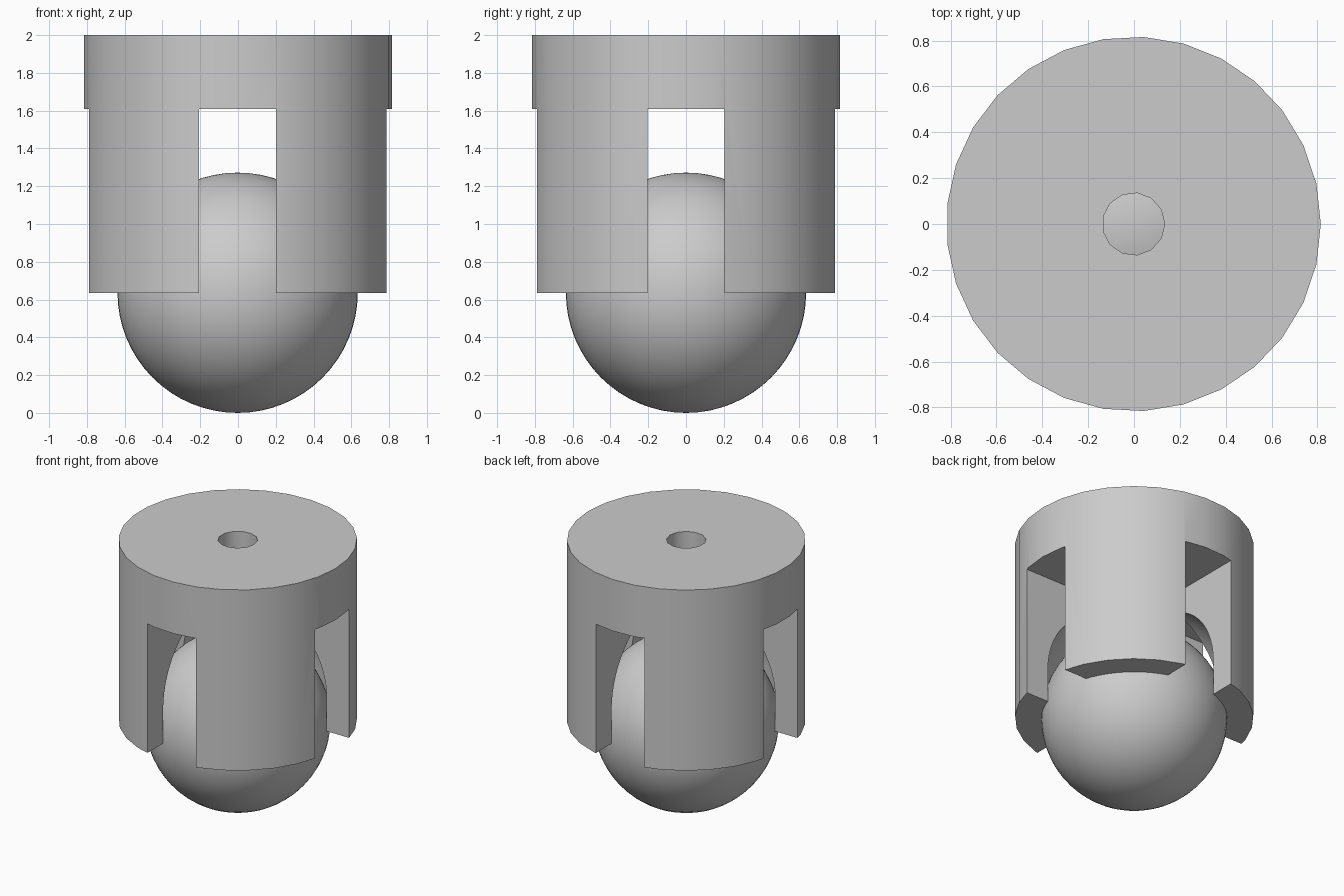
import bpy, bmesh, math

cube = bpy.data.objects.get("Cube")
if cube:
    bpy.data.objects.remove(cube, do_unlink=True)

grey = bpy.data.materials.new("light_grey")
grey.use_nodes = True
grey.diffuse_color = (0.6, 0.6, 0.6, 1)
grey.node_tree.nodes["Principled BSDF"].inputs["Base Color"].default_value = (0.6, 0.6, 0.6, 1)

OFFSET = -0.002          # centres the odd-sided housing
BALL_R = 0.636
BOTTOM, TOP = 0.635, 2.0
SLOT_TOP, SLOT_W = 1.61, 0.407
DOME_Z = 0.89


def lathe(name, profile, sides):
    """Closed solid turned about z; the profile runs from bottom to top."""
    bm = bmesh.new()
    rings = []
    for r, z in profile:
        if r < 1e-6:
            rings.append([bm.verts.new((0, 0, z))])
        else:
            rings.append([bm.verts.new((r * math.cos(i * math.tau / sides),
                                        r * math.sin(i * math.tau / sides), z))
                          for i in range(sides)])
    for low, high in zip(rings, rings[1:]):
        for i in range(sides):
            j = (i + 1) % sides
            if len(low) == 1:
                bm.faces.new((low[0], high[j], high[i]))
            elif len(high) == 1:
                bm.faces.new((low[i], low[j], high[0]))
            else:
                bm.faces.new((low[i], low[j], high[j], high[i]))
    for ring, flip in ((rings[0], True), (rings[-1], False)):
        if len(ring) > 1:
            bm.faces.new(ring[::-1] if flip else ring)
    return finish(name, bm)


def box(name, size, centre):
    bm = bmesh.new()
    bmesh.ops.create_cube(bm, size=1)
    bmesh.ops.scale(bm, vec=size, verts=bm.verts)
    bmesh.ops.translate(bm, vec=centre, verts=bm.verts)
    return finish(name, bm)


def finish(name, bm):
    bmesh.ops.recalc_face_normals(bm, faces=bm.faces)
    mesh = bpy.data.meshes.new(name)
    bm.to_mesh(mesh)
    bm.free()
    mesh.materials.append(grey)
    obj = bpy.data.objects.new(name, mesh)
    obj.location.x = OFFSET
    bpy.context.collection.objects.link(obj)
    return obj


def smooth(obj):
    bpy.ops.object.select_all(action="DESELECT")
    obj.select_set(True)
    bpy.context.view_layer.objects.active = obj
    bpy.ops.object.shade_smooth_by_angle(angle=math.radians(30))


# Housing cylinder
housing = lathe("housing", [(0.817, BOTTOM), (0.817, TOP)], 29)

# Domed socket, crossing slots and top hole
steps = 16
dome = [(BALL_R * math.cos(i * math.pi / 2 / steps),
         DOME_Z + BALL_R * math.sin(i * math.pi / 2 / steps)) for i in range(steps)]
slot_h = SLOT_TOP - 0.4
cutters = [
    lathe("socket_cutter", [(BALL_R, 0.4)] + dome + [(0, DOME_Z + BALL_R)], 48),
    box("slot_cutter_x", (3, SLOT_W, slot_h), (0, 0, 0.4 + slot_h / 2)),
    box("slot_cutter_y", (SLOT_W, 3, slot_h), (0, 0, 0.4 + slot_h / 2)),
    lathe("hole_cutter", [(0.136, 1.2), (0.136, 2.2)], 13),
]
bpy.context.view_layer.objects.active = housing
for cutter in cutters:
    cutter.hide_render = True
    mod = housing.modifiers.new(cutter.name, "BOOLEAN")
    mod.operation = "DIFFERENCE"
    mod.solver = "EXACT"
    mod.object = cutter
    bpy.ops.object.modifier_apply(modifier=mod.name)
for cutter in cutters:
    bpy.data.objects.remove(cutter, do_unlink=True)
smooth(housing)

# Rolling ball
rows = 32
ball = lathe("ball", [(BALL_R * math.sin(i * math.pi / rows),
                       BALL_R - BALL_R * math.cos(i * math.pi / rows))
                      for i in range(rows + 1)], 64)
smooth(ball)
